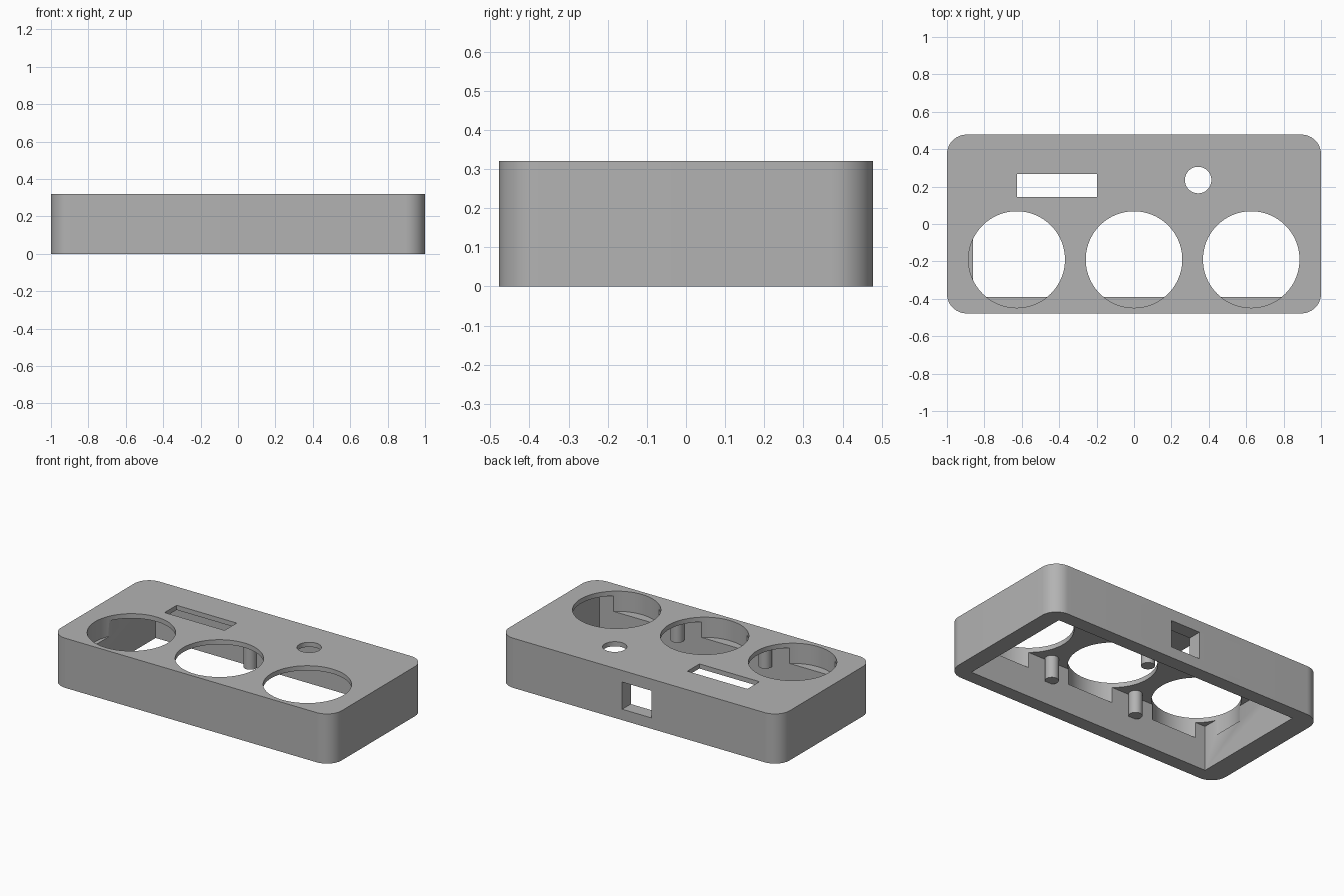
import bpy, bmesh, math
from mathutils import Matrix

default = bpy.data.objects.get("Cube")
if default:
    bpy.data.objects.remove(default, do_unlink=True)

grey = bpy.data.materials.new("mid grey")
grey.use_nodes = True
grey.diffuse_color = (0.45, 0.45, 0.45, 1)
grey.node_tree.nodes["Principled BSDF"].inputs["Base Color"].default_value = grey.diffuse_color

TOP, BOTTOM_OF_PLATE, LEDGE = 0.32, 0.29, 0.19
WALL_Y = 0.39
POST_BOTTOM = 0.145


def make(name, bm):
    mesh = bpy.data.meshes.new(name)
    bm.to_mesh(mesh)
    bm.free()
    mesh.materials.append(grey)
    obj = bpy.data.objects.new(name, mesh)
    bpy.context.collection.objects.link(obj)
    return obj


def box(name, x0, x1, y0, y1, z0, z1, corner=0):
    bm = bmesh.new()
    bmesh.ops.create_cube(bm, size=1)
    bmesh.ops.scale(bm, vec=(x1 - x0, y1 - y0, z1 - z0), verts=bm.verts)
    bmesh.ops.translate(bm, vec=((x0 + x1) / 2, (y0 + y1) / 2, (z0 + z1) / 2), verts=bm.verts)
    if corner:
        upright = [e for e in bm.edges if abs(e.verts[0].co.z - e.verts[1].co.z) > 0.01]
        bmesh.ops.bevel(bm, geom=upright, offset=corner, segments=12, profile=0.5, affect='EDGES')
    return make(name, bm)


def cylinder(name, x, y, radius, z0, z1, sides=72):
    bm = bmesh.new()
    bmesh.ops.create_cone(bm, cap_ends=True, segments=sides, radius1=radius, radius2=radius,
                          depth=z1 - z0, matrix=Matrix.Translation((x, y, (z0 + z1) / 2)))
    return make(name, bm)


def select_only(obj):
    bpy.ops.object.select_all(action='DESELECT')
    obj.select_set(True)
    bpy.context.view_layer.objects.active = obj


def cut(target, cutter):
    cutter.hide_render = True
    mod = target.modifiers.new("cut", 'BOOLEAN')
    mod.operation, mod.solver, mod.object = 'DIFFERENCE', 'EXACT', cutter
    select_only(target)
    bpy.ops.object.modifier_apply(modifier=mod.name)
    bpy.data.objects.remove(cutter, do_unlink=True)


# Rounded case, hollow and open underneath
case = box("case", -1, 1, -0.478, 0.478, 0, TOP, corner=0.105)
cut(case, box("cavity", -0.86, 0.89, -WALL_Y, WALL_Y, -0.1, BOTTOM_OF_PLATE))

# Three large round openings that also bite into the walls down to a ledge
for x in (-0.627, 0, 0.627):
    cut(case, cylinder("dial_opening", x, -0.19, 0.258, LEDGE, 0.4, 96))

# Display slot, button hole and square socket opening in the back
cut(case, box("display_slot", -0.625, -0.197, 0.145, 0.268, 0.25, 0.4))
cut(case, cylinder("button_hole", 0.343, 0.235, 0.071, 0.25, 0.4))
cut(case, box("socket_opening", -0.09, 0.12, 0.3, 0.6, 0.07, 0.245))

# Mounting posts hanging from the underside of the top plate
posts = [cylinder("mounting_post", x, y, 0.04, POST_BOTTOM, BOTTOM_OF_PLATE + 0.01, 32)
         for x, y in ((-0.313, -0.36), (0.313, -0.36), (0, 0.125))]

for obj in [case] + posts:
    select_only(obj)
    bpy.ops.object.shade_smooth_by_angle(angle=math.radians(30))
